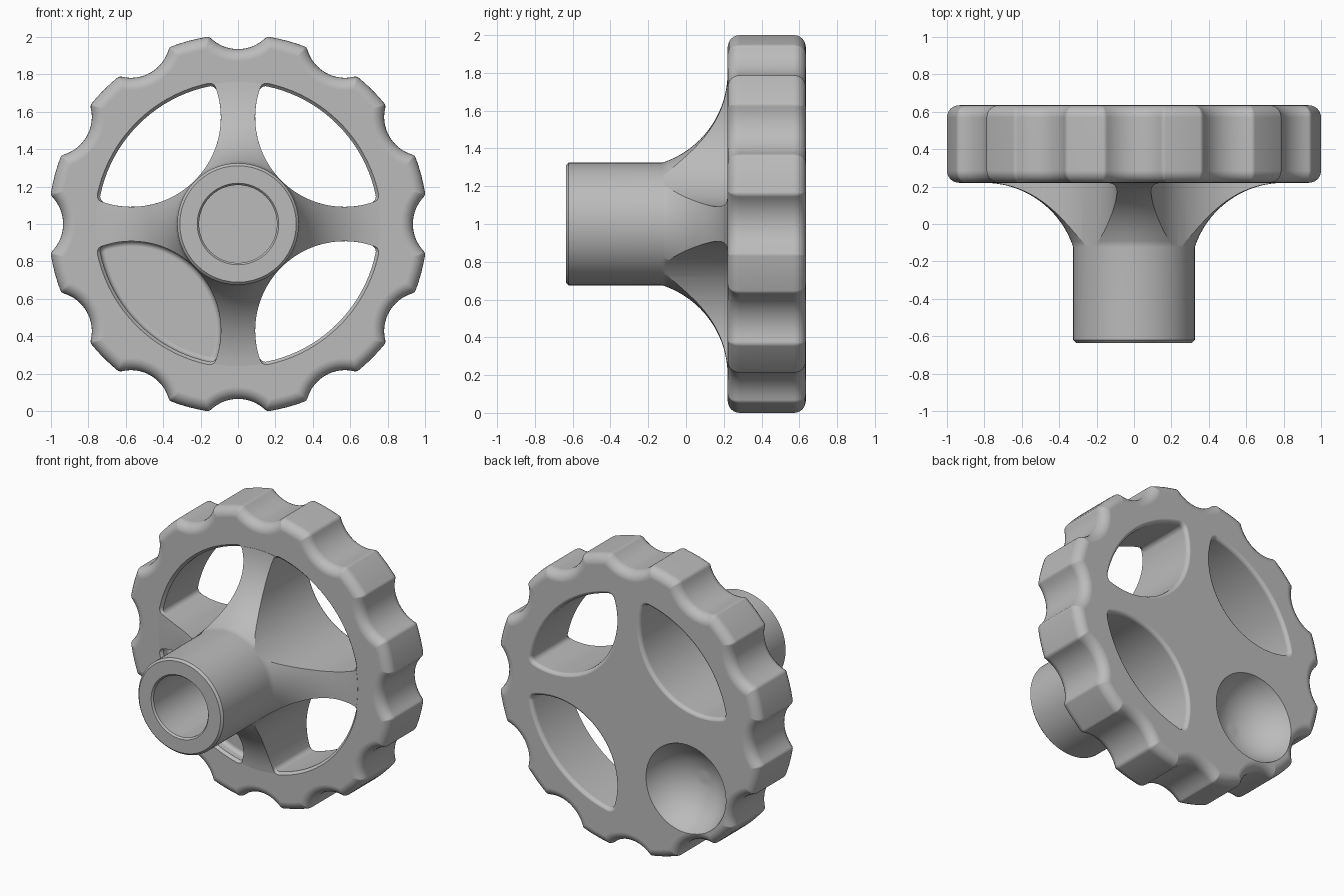
import bpy, bmesh, math
from math import sin, cos, pi, hypot, sqrt, atan2, radians

cube = bpy.data.objects.get("Cube")
if cube:
    bpy.data.objects.remove(cube, do_unlink=True)

FRONT, BACK = 0.22, 0.635      # rim faces along y
HUB_R, HUB_END = 0.325, -0.635

grey = bpy.data.materials.new("grey_plastic")
grey.use_nodes = True
grey.diffuse_color = (0.5, 0.5, 0.5, 1)
grey.node_tree.nodes["Principled BSDF"].inputs["Base Color"].default_value = (0.5, 0.5, 0.5, 1)


def loft(name, rings):
    """Closed solid through (y, [(x, z), ...]) rings of equal length."""
    bm = bmesh.new()
    loops = [[bm.verts.new((x, y, z + 1)) for x, z in pts] for y, pts in rings]
    n = len(loops[0])
    for a, b in zip(loops, loops[1:]):
        for i in range(n):
            j = (i + 1) % n
            bm.faces.new((a[i], a[j], b[j], b[i]))
    bm.faces.new(loops[0])
    bm.faces.new(loops[-1])
    bmesh.ops.recalc_face_normals(bm, faces=bm.faces)
    mesh = bpy.data.meshes.new(name)
    bm.to_mesh(mesh)
    bm.free()
    mesh.materials.append(grey)
    ob = bpy.data.objects.new(name, mesh)
    bpy.context.collection.objects.link(ob)
    return ob


def arc(cx, cz, r, a0, a1, n):
    return [(cx + r * cos(a0 + (a1 - a0) * i / n), cz + r * sin(a0 + (a1 - a0) * i / n))
            for i in range(n + 1)]


def turn(pts, a):
    return [(x * cos(a) - z * sin(a), x * sin(a) + z * cos(a)) for x, z in pts]


def meet(d, ra, rb):
    """Upper crossing of a circle at the origin and one at (d, 0)."""
    u = (d * d + ra * ra - rb * rb) / (2 * d)
    return u, sqrt(max(ra * ra - u * u, 0))


def scallops(inset):
    """Grip outline: twelve hollow flutes with rounded shoulders."""
    d, land, flute = 1.145, 1.014 - inset, 0.21 + inset
    f = max(0.03 - inset, 0.006)
    u, v = meet(d, land - f, flute + f)
    t_land, t_flute = atan2(v, u), atan2(v, u - d)
    up = arc(d, 0, flute, t_flute, pi, 8)[::-1]
    up += arc(u, v, f, t_flute - pi, t_land, 5)[1:]
    half = up + [(land * cos(a), land * sin(a)) for a in (t_land * .5 + pi / 24,)]
    tooth = [(x, -z) for x, z in half[:0:-1]] + half
    tooth.append((land * cos(pi / 12), land * sin(pi / 12)))
    return [p for k in range(12) for p in turn(tooth, k * pi / 6)]


def lens(angle, grow=0.0, outer=0.0):
    """Pocket outline with rounded corners, grown by an offset."""
    d, r1, r2, f = 0.806, 0.752 + outer, 0.478, 0.035
    u, v = meet(d, r1 - f, r2 - f)
    t1, t2 = atan2(v, u), atan2(v, u - d)
    pts = arc(0, 0, r1 + grow, -t1, t1, 20)
    pts += arc(u, v, f + grow, t1, t2, 6)[1:]
    pts += arc(d, 0, r2 + grow, t2, 2 * pi - t2, 36)[1:]
    pts += arc(u, -v, f + grow, -t2, -t1, 6)[1:-1]
    return turn(pts, angle)


def boolean(target, tool, operation):
    mod = target.modifiers.new(operation.lower(), "BOOLEAN")
    mod.object, mod.operation, mod.solver = tool, operation, "EXACT"
    bpy.context.view_layer.objects.active = target
    bpy.ops.object.modifier_apply(modifier=mod.name)
    bpy.data.objects.remove(tool, do_unlink=True)


# Scalloped rim disc with rounded front and back edges
R = 0.065
steps = [i * pi / 12 for i in range(7)]
rim = [(FRONT + R * (1 - sin(a)), scallops(R * (1 - cos(a)))) for a in reversed(steps)]
rim = [(FRONT + BACK - y, p) for y, p in rim] + rim
rim.sort(key=lambda ring: ring[0])
wheel = loft("handwheel", rim)

# Hub with blind bore, flaring out into the spokes
profile = [(0.0, 0.208), (HUB_END + 0.012, 0.208), (HUB_END, 0.218),
           (HUB_END, HUB_R - 0.014), (HUB_END + 0.014, HUB_R)]
for i in range(17):
    r = HUB_R + (0.76 - HUB_R) * (i / 16) ** 1.3
    profile.append((-0.28 + sqrt(0.25 - (0.8 - r) ** 2), r))
profile.append((0.4, 0.76))
hub = loft("hub", [(y, arc(0, 0, r, 0, 2 * pi * 95 / 96, 95)) for y, r in profile])
boolean(wheel, hub, "UNION")

# Four pockets between the spokes: three open, one with a floor
FLOOR, E = 0.30, 0.028
quarter = [i * pi / 8 for i in range(5)]
for k in range(4):
    angle = pi / 4 + k * pi / 2
    rings = [(-0.2, lens(angle, 0, 0.018)), (FRONT - 0.002, lens(angle, 0, 0.018))]
    rings += [(FRONT + 0.018 * sin(a), lens(angle, 0, 0.018 * (1 - sin(a)))) for a in quarter[1:]]
    if k == 2:
        rings += [(FLOOR - E + E * sin(a), lens(angle, -E * (1 - cos(a)))) for a in quarter]
    else:
        rings += [(BACK - E + E * sin(a) + 0.001, lens(angle, E * (1 - cos(a)))) for a in quarter]
        rings.append((BACK + 0.1, lens(angle, E)))
    boolean(wheel, loft("pocket_cutter", rings), "DIFFERENCE")

# Round finger dimple in the back of the closed pocket
radius, depth, reach = 0.305, 0.21, 0.628
ball = (radius ** 2 + depth ** 2) / (2 * depth)
cx = cz = -reach * sqrt(0.5)
rings = []
for i in range(1, 32):
    a = pi * i / 32
    rings.append((BACK - depth + ball - ball * cos(a), arc(cx, cz, ball * sin(a), 0, 2 * pi * 63 / 64, 63)))
boolean(wheel, loft("dimple_cutter", rings), "DIFFERENCE")

# Smooth shading with crisp edges
bpy.ops.object.select_all(action="DESELECT")
wheel.select_set(True)
bpy.context.view_layer.objects.active = wheel
bpy.ops.object.shade_smooth_by_angle(angle=radians(30))
weighted = wheel.modifiers.new("weighted_normals", "WEIGHTED_NORMAL")
weighted.keep_sharp = True
